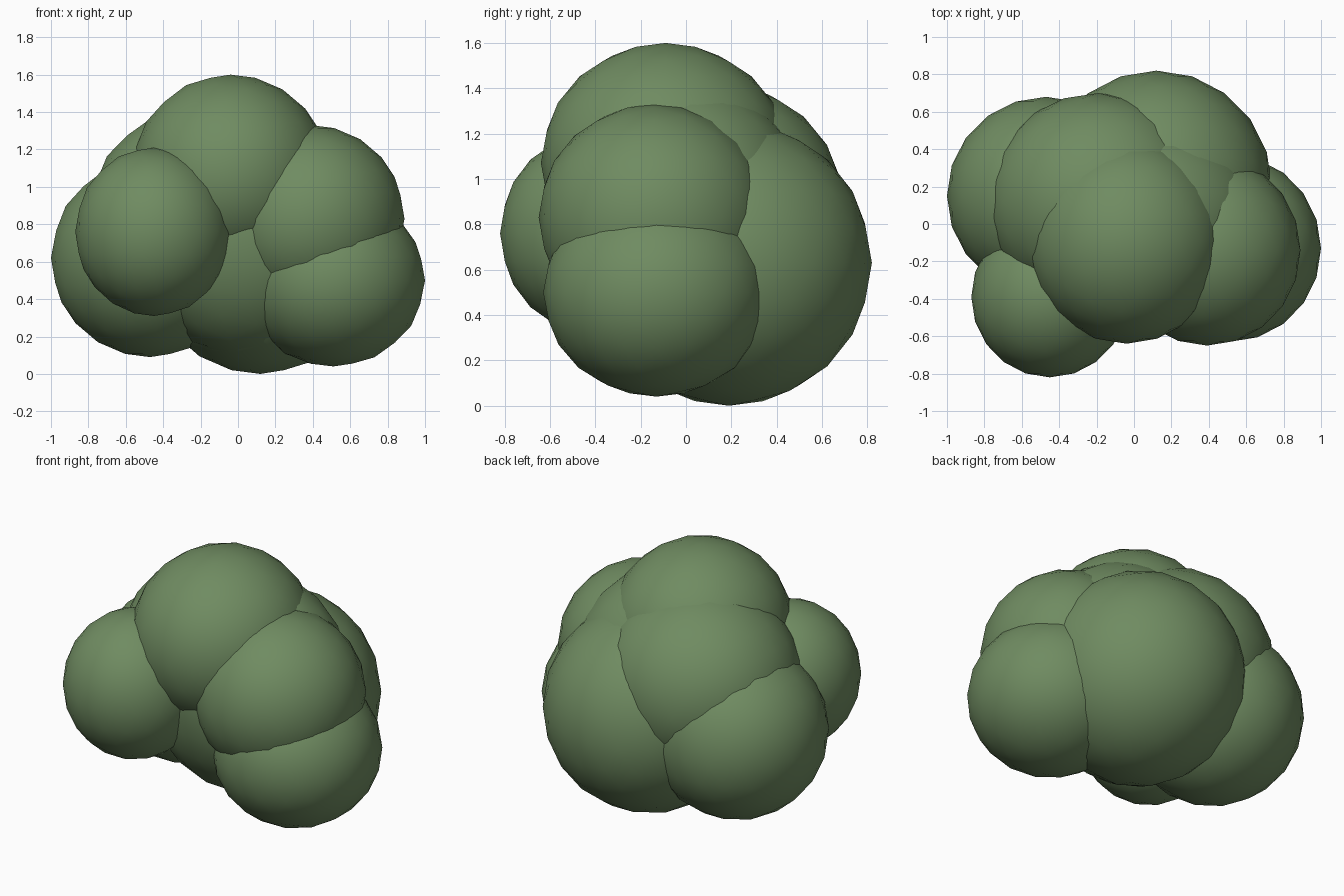
import bpy

if "Cube" in bpy.data.objects:
    bpy.data.objects.remove(bpy.data.objects["Cube"])

# Foliage colour
leaf = bpy.data.materials.new("leaf_green")
leaf.diffuse_color = (0.16, 0.26, 0.12, 1)
leaf.use_nodes = True
leaf.node_tree.nodes["Principled BSDF"].inputs["Base Color"].default_value = leaf.diffuse_color


def clump(name, center, radii):
    """One rounded, smooth-shaded foliage clump."""
    bpy.ops.mesh.primitive_ico_sphere_add(subdivisions=3, radius=1, location=center)
    ob = bpy.context.object
    ob.name = name
    ob.scale = radii
    bpy.ops.object.transform_apply(location=False, rotation=False, scale=True)
    bpy.ops.object.shade_smooth()
    ob.data.materials.append(leaf)


# Overlapping clumps of the bush: name, centre, radii
clumps = [
    ("core_clump", (0.06, 0.02, 0.76), (0.64, 0.55, 0.68)),
    ("back_clump", (0.12, 0.19, 0.63), (0.62, 0.63, 0.63)),
    ("left_clump", (-0.47, 0.15, 0.62), (0.53, 0.53, 0.53)),
    ("upper_left_clump", (-0.19, 0.12, 0.87), (0.60, 0.58, 0.56)),
    ("top_clump", (-0.04, -0.09, 1.07), (0.53, 0.55, 0.53)),
    ("upper_right_clump", (0.39, -0.14, 0.83), (0.50, 0.51, 0.50)),
    ("lower_right_clump", (0.51, -0.13, 0.50), (0.49, 0.50, 0.46)),
    ("front_left_clump", (-0.45, -0.39, 0.76), (0.42, 0.43, 0.45)),
]
for c in clumps:
    clump(*c)
